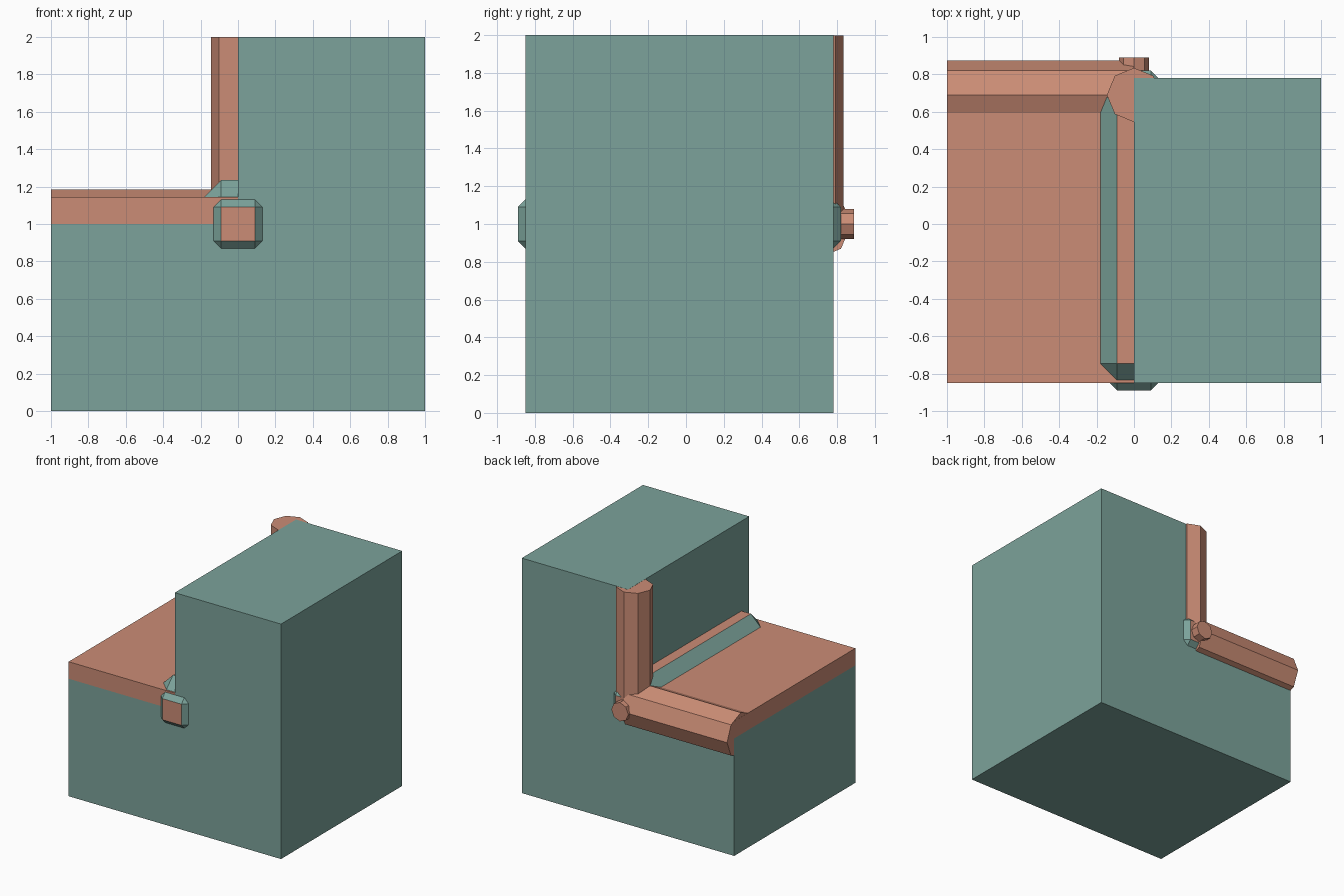
import bpy, bmesh, math
from mathutils import Matrix, Vector

old = bpy.data.objects.get("Cube")
if old:
    bpy.data.objects.remove(old, do_unlink=True)


def material(name, rgb):
    mat = bpy.data.materials.new(name)
    mat.use_nodes = True
    mat.diffuse_color = (*rgb, 1)
    mat.node_tree.nodes["Principled BSDF"].inputs["Base Color"].default_value = (*rgb, 1)
    return mat


teal = material("muted teal", (0.20, 0.365, 0.325))
clay = material("terracotta", (0.60, 0.265, 0.18))


def finish(name, bm, *mats):
    bmesh.ops.recalc_face_normals(bm, faces=bm.faces)
    mesh = bpy.data.meshes.new(name)
    bm.to_mesh(mesh)
    bm.free()
    for mat in mats:
        mesh.materials.append(mat)
    obj = bpy.data.objects.new(name, mesh)
    bpy.context.collection.objects.link(obj)
    return obj


def box(low, high):
    low, high = Vector(low), Vector(high)
    bm = bmesh.new()
    bmesh.ops.create_cube(bm, size=1, matrix=Matrix.Translation((low + high) / 2)
                          @ Matrix.Diagonal((*(high - low), 1)))
    return bm


def pipe(name, start, end, radius):
    """Eight-sided pipe between two points, with corners on the axes."""
    start, end = Vector(start), Vector(end)
    axis = end - start
    turn = Matrix.Identity(4)
    if abs(axis.x) > 0:
        turn = Matrix.Rotation(math.pi / 2, 4, "Y")
    elif abs(axis.y) > 0:
        turn = Matrix.Rotation(math.pi / 2, 4, "X")
    bm = bmesh.new()
    bmesh.ops.create_cone(bm, cap_ends=True, segments=8, radius1=radius, radius2=radius,
                          depth=axis.length, matrix=Matrix.Translation((start + end) / 2) @ turn)
    return finish(name, bm, clay)


FRONT, BACK, PIPE_Y = -0.85, 0.78, 0.69

# Stepped body: an L profile extruded front to back
bm = bmesh.new()
profile = [(-1, 0), (1, 0), (1, 2), (0, 2), (0, 1), (-1, 1)]
face = bm.faces.new([bm.verts.new((x, FRONT, z)) for x, z in profile])
side = bmesh.ops.extrude_face_region(bm, geom=[face])["geom"]
bmesh.ops.translate(bm, vec=(0, BACK - FRONT, 0),
                    verts=[v for v in side if isinstance(v, bmesh.types.BMVert)])
finish("stepped_body", bm, teal)

# Slab lying on the low step
finish("step_slab", box((-1, FRONT, 1), (0, BACK, 1.145)), clay)

# Chamfered bar along the inner corner: clay flats, teal chamfers
bm = box((-0.235, -0.89, 0.765), (0.235, 0.82, 1.235))
bmesh.ops.bevel(bm, geom=bm.edges[:], offset=0.145, segments=1, affect="EDGES")
bm.normal_update()
for f in bm.faces:
    f.material_index = 0 if max(abs(c) for c in f.normal) > 0.99 else 1
finish("corner_bar", bm, clay, teal)

# Pipes meeting at the back of the corner
pipe("step_pipe", (-0.999, PIPE_Y, 1), (0, PIPE_Y, 1), 0.185)
pipe("upright_pipe", (0, PIPE_Y, 1), (0, PIPE_Y, 1.999), 0.145)
pipe("back_stub", (0, PIPE_Y, 1), (0, 0.89, 1), 0.08)
